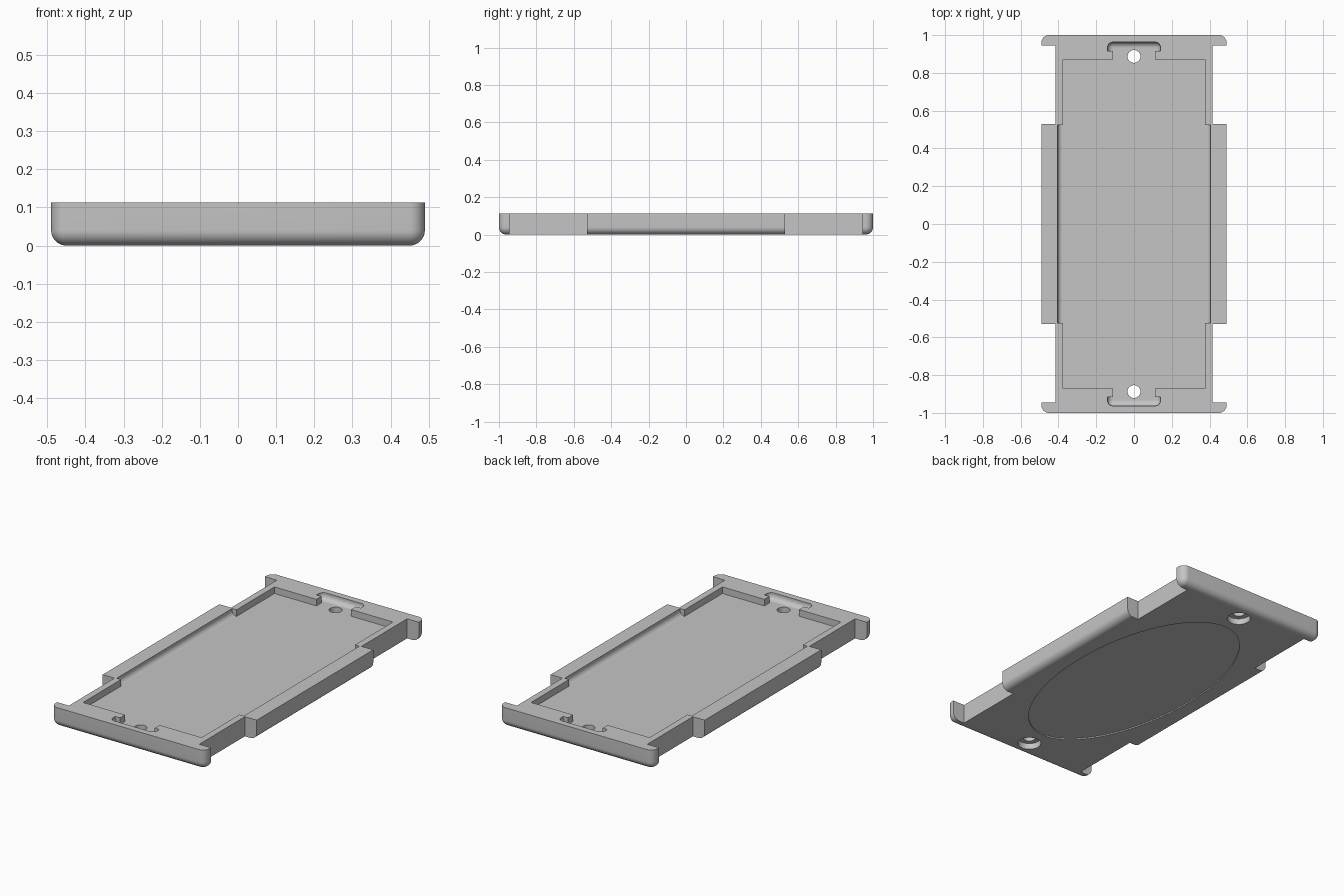
import bpy
import bmesh
import math
from mathutils import Vector

if "Cube" in bpy.data.objects:
    bpy.data.objects.remove(bpy.data.objects["Cube"], do_unlink=True)

HEIGHT = 0.113
FLOOR = 0.075
ABOVE = 0.3

grey = bpy.data.materials.new("plain grey")
grey.use_nodes = True
grey.diffuse_color = (0.56, 0.56, 0.56, 1)
grey.node_tree.nodes["Principled BSDF"].inputs["Base Color"].default_value = grey.diffuse_color


def add_object(name, bm):
    bmesh.ops.recalc_face_normals(bm, faces=bm.faces[:])
    mesh = bpy.data.meshes.new(name)
    bm.to_mesh(mesh)
    bm.free()
    mesh.materials.append(grey)
    obj = bpy.data.objects.new(name, mesh)
    bpy.context.collection.objects.link(obj)
    return obj


def box(name, low, high, rounded=None, radius=0.04):
    """Box between two corners; 'rounded' picks edges by midpoint, each axis -1..1."""
    bm = bmesh.new()
    bmesh.ops.create_cube(bm, size=2)
    picks = []
    if rounded:
        picks = [e for e in bm.edges if rounded((e.verts[0].co + e.verts[1].co) / 2)]
    for v in bm.verts:
        v.co = Vector([(a + b) / 2 + c * (b - a) / 2 for a, b, c in zip(low, high, v.co)])
    if picks:
        bmesh.ops.bevel(bm, geom=picks, offset=radius, segments=10,
                        profile=0.5, affect='EDGES')
    return add_object(name, bm)


def disc(name, y, rx, ry, z0, z1, sides=48):
    """Upright round or oval plug."""
    bm = bmesh.new()
    bmesh.ops.create_cone(bm, cap_ends=True, segments=sides, radius1=1, radius2=1, depth=1)
    for v in bm.verts:
        v.co = Vector((v.co.x * rx, v.co.y * ry + y, z0 + (v.co.z + 0.5) * (z1 - z0)))
    return add_object(name, bm)


def cut(target, cutter):
    cutter.hide_render = True
    mod = target.modifiers.new("cut", 'BOOLEAN')
    mod.operation = 'DIFFERENCE'
    mod.solver = 'EXACT'
    mod.object = cutter
    bpy.context.view_layer.objects.active = target
    bpy.ops.object.modifier_apply(modifier=mod.name)
    bpy.data.objects.remove(cutter, do_unlink=True)


# Outer shell: rounded upright corners and rounded bottom rim
tray = box("tray", (-0.49, -1, 0), (0.49, 1, HEIGHT), lambda m: m.z < 0.5)

# Main pocket, and its wider middle with rounded lower sides
cut(tray, box("pocket_cutter", (-0.377, -0.87, FLOOR), (0.377, 0.87, ABOVE)))
cut(tray, box("wide_pocket_cutter", (-0.405, -0.525, FLOOR), (0.405, 0.525, ABOVE),
              lambda m: m.z < -0.5 and abs(m.x) > 0.5, 0.027))

for s in (-1, 1):
    # Side notches
    for t in (-1, 1):
        xs = sorted((t * 0.415, t * 0.6))
        ys = sorted((s * 0.53, s * 0.945))
        cut(tray, box("notch_cutter", (xs[0], ys[0], -0.1), (xs[1], ys[1], ABOVE)))

    # Throat and rounded slot at each end
    ys = sorted((s * 0.8, s * 0.93))
    cut(tray, box("throat_cutter", (-0.11, ys[0], FLOOR), (0.11, ys[1], ABOVE)))
    ys = sorted((s * 0.915, s * 0.963))
    cut(tray, box("slot_cutter", (-0.141, ys[0], FLOOR), (0.141, ys[1], ABOVE),
                  lambda m: m.z < 0.5 and m.y * s > -0.5, 0.03))

    # Screw hole with a wider bore from below
    cut(tray, disc("hole_cutter", s * 0.887, 0.034, 0.034, -0.1, ABOVE))
    cut(tray, disc("bore_cutter", s * 0.887, 0.063, 0.063, -0.1, 0.035))

# Shallow oval recess underneath
cut(tray, disc("oval_cutter", 0, 0.38, 0.77, -0.1, 0.007, 96))

bpy.ops.object.select_all(action='DESELECT')
tray.select_set(True)
bpy.context.view_layer.objects.active = tray
bpy.ops.object.shade_smooth_by_angle(angle=math.radians(30))
